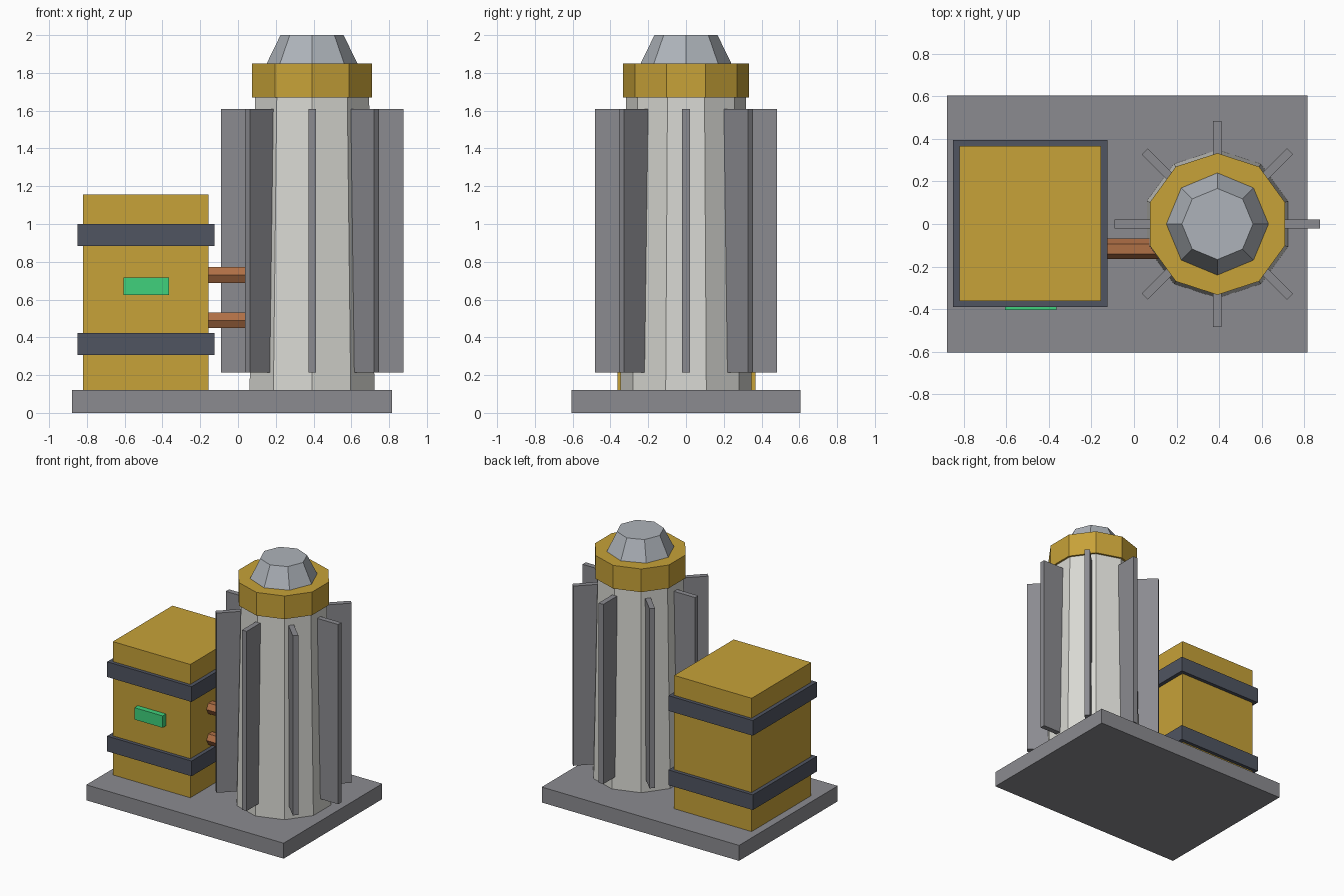
import bpy
from math import pi, cos, sin

cube = bpy.data.objects.get("Cube")
if cube:
    bpy.data.objects.remove(cube, do_unlink=True)


def material(name, rgb):
    m = bpy.data.materials.new(name)
    m.use_nodes = True
    m.diffuse_color = (*rgb, 1)
    m.node_tree.nodes["Principled BSDF"].inputs["Base Color"].default_value = (*rgb, 1)
    return m


GREY = material("steel grey", (0.26, 0.26, 0.28))
GOLD = material("brass yellow", (0.57, 0.36, 0.04))
WHITE = material("off white", (0.69, 0.69, 0.65))
SILVER = material("silver", (0.42, 0.45, 0.49))
DARK = material("dark slate", (0.08, 0.09, 0.12))
GREEN = material("indicator green", (0.05, 0.64, 0.20))
COPPER = material("copper", (0.43, 0.16, 0.06))


def finish(name, mat):
    ob = bpy.context.object
    ob.name = name
    ob.data.materials.append(mat)
    return ob


def box(name, mat, centre, size, turn=0):
    bpy.ops.mesh.primitive_cube_add(size=1, location=centre, rotation=(0, 0, turn))
    bpy.context.object.scale = size
    return finish(name, mat)


def frustum(name, mat, sides, r1, r2, z1, z2):
    bpy.ops.mesh.primitive_cone_add(vertices=sides, radius1=r1, radius2=r2, depth=z2 - z1,
                                    location=(TOWER_X, 0, (z1 + z2) / 2))
    return finish(name, mat)


TOWER_X = 0.392
CABINET_X = -0.488

# Base plate
box("base_plate", GREY, (-0.032, 0, 0.06), (1.695, 1.21, 0.12))

# Cabinet with two straps and an indicator on the front
box("cabinet", GOLD, (CABINET_X, 0.002, 0.638), (0.665, 0.73, 1.035))
for label, z in (("lower", 0.365), ("upper", 0.942)):
    box(label + "_strap", DARK, (CABINET_X, 0.002, z), (0.725, 0.785, 0.118))
box("indicator", GREEN, (-0.485, -0.375, 0.67), (0.242, 0.06, 0.092))

# Hexagonal pipes from cabinet to tower
for label, z in (("lower", 0.49), ("upper", 0.73)):
    bpy.ops.mesh.primitive_cylinder_add(vertices=6, radius=0.048, depth=0.4,
                                        location=(0.0, -0.117, z), rotation=(0, pi / 2, 0))
    finish(label + "_pipe", COPPER)

# Tapered tower, collar and cap
frustum("tower", WHITE, 10, 0.348, 0.317, 0.12, 1.70)
frustum("collar", GOLD, 10, 0.333, 0.333, 1.67, 1.85)
frustum("cap", SILVER, 8, 0.24, 0.167, 1.85, 2.0)

# Radial fins
for i in range(8):
    a = i * pi / 4
    r = 0.3815
    box(f"fin_{i + 1}", GREY, (TOWER_X + r * cos(a), r * sin(a), 0.9125),
        (0.203, 0.04, 1.395), a)
